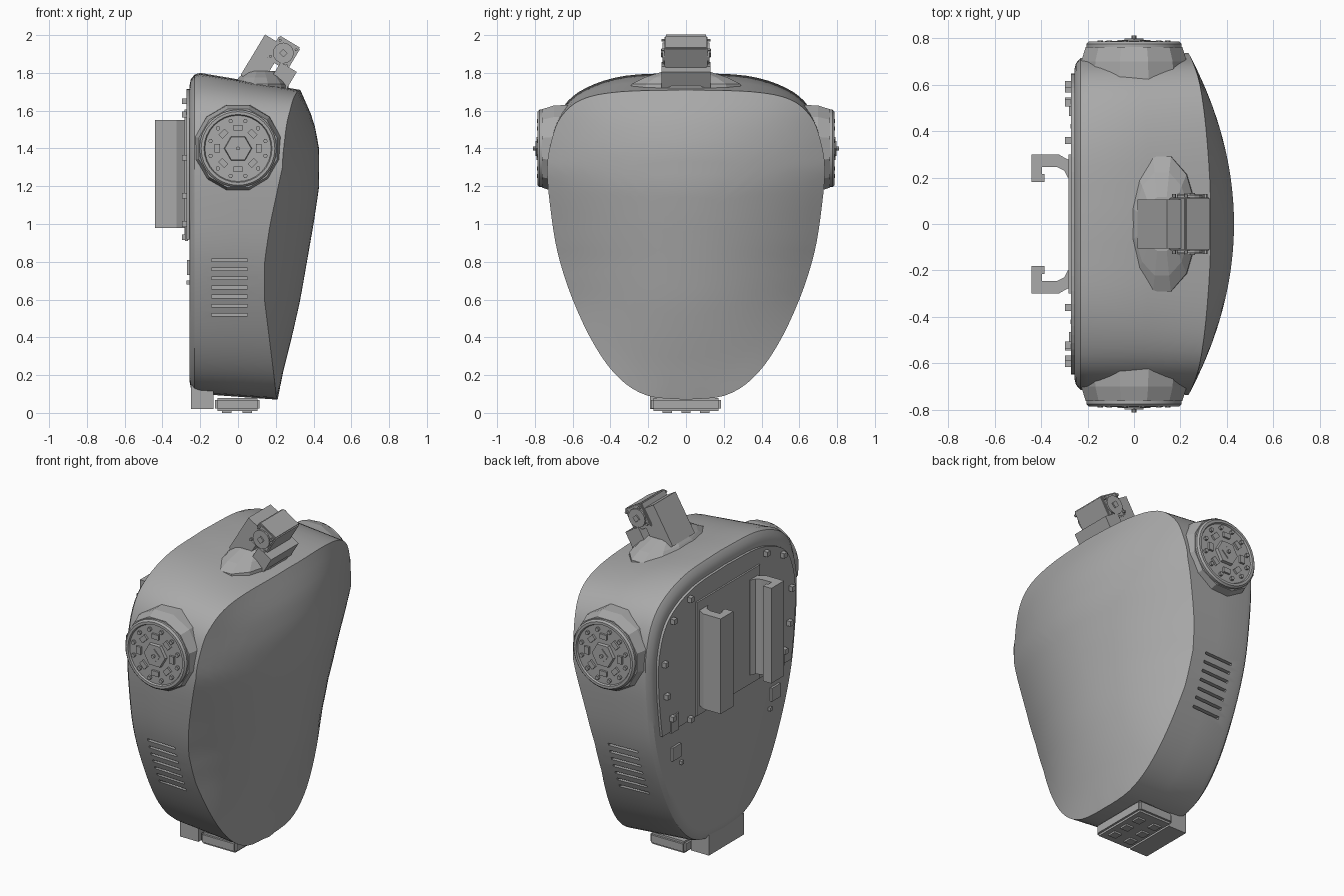
import bpy, bmesh, math
from mathutils import Matrix, Vector

if "Cube" in bpy.data.objects:
    bpy.data.objects.remove(bpy.data.objects["Cube"])

GREY = (0.4, 0.4, 0.4, 1)
grey = bpy.data.materials.new("plain_grey")
grey.use_nodes = True
grey.diffuse_color = GREY
grey.node_tree.nodes["Principled BSDF"].inputs["Base Color"].default_value = GREY


def finish(name, bm, smooth=False):
    bmesh.ops.recalc_face_normals(bm, faces=bm.faces)
    me = bpy.data.meshes.new(name)
    bm.to_mesh(me)
    bm.free()
    me.materials.append(grey)
    ob = bpy.data.objects.new(name, me)
    bpy.context.collection.objects.link(ob)
    if smooth:
        smooth_shade(ob)
    return ob


def smooth_shade(ob):
    bpy.ops.object.select_all(action='DESELECT')
    ob.select_set(True)
    bpy.context.view_layer.objects.active = ob
    bpy.ops.object.shade_smooth_by_angle(angle=math.radians(30))


def add_box(bm, size, loc, tilt=0):
    m = Matrix.Translation(loc) @ Matrix.Rotation(tilt, 4, 'Y') @ Matrix.Diagonal((*size, 1))
    bmesh.ops.create_cube(bm, size=1, matrix=m)


def box(name, size, loc, tilt=0, bevel=0):
    bm = bmesh.new()
    add_box(bm, size, loc, tilt)
    if bevel:
        bmesh.ops.bevel(bm, geom=bm.edges[:], offset=bevel, segments=2, affect='EDGES')
    return finish(name, bm)


def loft(bm, rings, cap_start=True, cap_end=True):
    vr = [[bm.verts.new(p) for p in r] for r in rings]
    n = len(vr[0])
    for a, b in zip(vr, vr[1:]):
        for i in range(n):
            bm.faces.new((a[i], a[(i + 1) % n], b[(i + 1) % n], b[i]))
    if cap_start:
        bm.faces.new(vr[0])
    if cap_end:
        bm.faces.new(vr[-1])
    return vr


def lathe_y(bm, profile, x, z, side, segs, turn=0.0):
    """Rings of (radius, distance along y) around a sideways axis."""
    rings = []
    for r, d in profile:
        ang = [turn + math.tau * i / segs for i in range(segs)]
        rings.append([(x + r * math.cos(a), side * d, z + r * math.sin(a)) for a in ang])
    loft(bm, rings)


def spline(pts, steps=4):
    """Catmull-Rom through an open list of 2D points."""
    p = [Vector(q) for q in pts]
    p = [2 * p[0] - p[1]] + p + [2 * p[-1] - p[-2]]
    out = []
    for i in range(1, len(p) - 2):
        a, b, c, d = p[i - 1:i + 3]
        for k in range(steps):
            t = k / steps
            out.append(0.5 * (2 * b + (c - a) * t + (2 * a - 5 * b + 4 * c - d) * t * t
                              + (3 * b - a - 3 * c + d) * t ** 3))
    return out + [p[-2]]


def mirrored(half):
    return half + [Vector((-q.x, q.y)) for q in reversed(half[1:-1])]


def lerp_table(table, z):
    for (z0, v0), (z1, v1) in zip(table, table[1:]):
        if z <= z1:
            return v0 + (v1 - v0) * max(0, (z - z0) / (z1 - z0))
    return table[-1][1]


# Torso outlines (half width, height), bottom to top
front_half = spline([(0, .07), (.2, .09), (.35, .18), (.48, .35), (.6, .6), (.68, .85), (.72, 1.1),
                     (.735, 1.3), (.71, 1.45), (.66, 1.57), (.55, 1.66), (.35, 1.7), (0, 1.71)])
back_half = spline([(0, .1), (.19, .12), (.33, .2), (.46, .36), (.58, .6), (.665, .85), (.705, 1.1),
                    (.72, 1.3), (.71, 1.46), (.65, 1.62), (.53, 1.72), (.32, 1.785), (0, 1.8)])
front_loop, back_loop = mirrored(front_half), mirrored(back_half)
width = [(q.y, max(q.x, .01)) for q in front_half if q.y <= 1.3]
seam = [(.07, .205), (.2, .19), (.4, .165), (.6, .14), (.8, .14), (1, .17), (1.3, .235), (1.55, .235), (1.71, .25)]
ridge = [(.07, .21), (.2, .235), (.4, .285), (.6, .33), (.8, .365), (1, .4), (1.2, .43),
         (1.4, .43), (1.55, .4), (1.71, .33)]
MID = .95


def chest_x(y, z):
    w = lerp_table(width, z)
    s = lerp_table(seam, z)
    return s + (lerp_table(ridge, z) - s) * max(0, 1 - (y / w) ** 2)


def shrink(q, s):
    return Vector((q.x * s, MID + (q.y - MID) * s))


# Torso shell: rounded back, straight sides, domed chest
rings = []
for s, x in ((.92, -.257), (.96, -.25), (.99, -.23), (1, -.2)):
    rings.append([(x, *shrink(q, s)) for q in back_loop])
edge = [(chest_x(*q), *q) for q in front_loop]
rings.append([Vector(a).lerp(Vector(b), .5) for a, b in zip(rings[-1], edge)])
rings.append(edge)
for k in range(11, 0, -1):
    pts = [shrink(q, k / 12) for q in front_loop]
    rings.append([(chest_x(*q), *q) for q in pts])
bm = bmesh.new()
last = loft(bm, rings, cap_end=False)[-1]
tip = bm.verts.new((chest_x(0, MID), 0, MID))
for i, v in enumerate(last):
    bm.faces.new((v, last[(i + 1) % len(last)], tip))
torso = finish("torso_shell", bm)

# Side vents cut into the shell
bm = bmesh.new()
for i in range(7):
    z = .52 + i * .048
    for side in (-1, 1):
        add_box(bm, (.19, .08, .014), (-.045, side * (lerp_table(width, z) + .005), z))
cutter = finish("vent_cutter", bm)
cutter.hide_render = True
mod = torso.modifiers.new("vents", 'BOOLEAN')
mod.operation, mod.solver, mod.object = 'DIFFERENCE', 'EXACT', cutter
bpy.context.view_layer.objects.active = torso
bpy.ops.object.modifier_apply(modifier=mod.name)
bpy.data.objects.remove(cutter)
smooth_shade(torso)

# Raised back panel with bolts and ports
panel = [shrink(q, .9) for q in back_loop if q.y > .88]
bm = bmesh.new()
loft(bm, [[(x, *q) for q in panel] for x in (-.25, -.272)])
finish("back_panel", bm)
bm = bmesh.new()
for side in (-1, 1):
    for y, z in ((.58, 1.15), (.6, 1.35), (.52, 1.58), (.36, 1.65), (.53, 1.0), (.36, .93)):
        add_box(bm, (.035, .03, .03), (-.28, side * y, z))
    add_box(bm, (.016, .07, .1), (-.272, side * .5, .96))
    add_box(bm, (.016, .08, .08), (-.262, side * .47, .77))
    add_box(bm, (.022, .02, .02), (-.262, side * .42, .69))
finish("back_bolts_and_ports", bm)

# Mounting plate and hooked rails on the back
box("rail_plate", (.02, .6, .68), (-.272, 0, 1.265))
hook = [(-.44, .3), (-.325, .3), (-.29, .28), (-.27, .27), (-.27, .2), (-.285, .2),
        (-.3, .23), (-.33, .245), (-.395, .245), (-.395, .215), (-.385, .215), (-.385, .18), (-.44, .18)]
for side, label in ((-1, "right"), (1, "left")):
    bm = bmesh.new()
    loft(bm, [[(x, side * y, z) for x, y in hook] for z in (.98, 1.55)])
    finish(label + "_mounting_rail", bm)

# Bottom tab and connector tray
box("bottom_tab", (.12, .33, .13), (-.19, -.025, .085))
box("connector_tray", (.235, .37, .07), (-.003, 0, .045), bevel=.012)
bm = bmesh.new()
for x in (-.06, .05):
    for y in (-.1, 0, .1):
        add_box(bm, (.05, .05, .012), (x, y, .006))
finish("tray_connectors", bm)

# Shoulder joints
for side, label in ((-1, "right"), (1, "left")):
    bm = bmesh.new()
    lathe_y(bm, [(.245, .5), (.235, .7), (.215, .762)], 0, 1.4, side, 12, math.pi / 12)
    finish(label + "_shoulder_collar", bm)
    bm = bmesh.new()
    lathe_y(bm, [(.205, .755), (.205, .775), (.195, .785), (.18, .785), (.175, .775)], 0, 1.4, side, 32)
    finish(label + "_shoulder_disc", bm, True)
    bm = bmesh.new()
    lathe_y(bm, [(.075, .77), (.07, .792)], 0, 1.4, side, 6)
    lathe_y(bm, [(.04, .78), (.04, .797)], 0, 1.4, side, 4)
    lathe_y(bm, [(.01, .78), (.01, .81)], 0, 1.4, side, 8)
    for i in range(12):
        a = math.tau * (i + .5) / 12
        lathe_y(bm, [(.012, .77), (.012, .79)], .15 * math.cos(a), 1.4 + .15 * math.sin(a), side, 6)
    for i in range(8):
        a = math.tau * i / 8
        add_box(bm, (.03, .02, .045), (.11 * math.cos(a), side * .777, 1.4 + .11 * math.sin(a)), -a)
    finish(label + "_shoulder_hub", bm)

# Faceted neck hump
bm = bmesh.new()
rings = []
for rx, ry, z in ((.16, .31, 1.66), (.15, .3, 1.74), (.12, .23, 1.775), (.08, .12, 1.81)):
    ang = [math.tau * (i + .5) / 12 for i in range(12)]
    rings.append([(.12 + rx * math.cos(a), ry * math.sin(a), z) for a in ang])
loft(bm, rings)
finish("neck_hump", bm)

# Tilted neck column and head servo
TILT = math.radians(31)
box("neck_column", (.12, .21, .25), (.13, 0, 1.865), TILT)
box("neck_front_bracket", (.1, .26, .13), (.235, 0, 1.775), TILT)
box("head_servo", (.13, .23, .14), (.24, 0, 1.905), TILT, .006)
bm = bmesh.new()
for side in (-1, 1):
    lathe_y(bm, [(.055, .11), (.055, .125)], .24, 1.905, side, 16)
    lathe_y(bm, [(.022, .12), (.022, .133)], .24, 1.905, side, 4)
    for i in range(4):
        a = math.tau * (i + .5) / 4 - TILT
        lathe_y(bm, [(.008, .11), (.008, .13)], .24 + .07 * math.cos(a), 1.905 + .07 * math.sin(a), side, 6)
finish("head_servo_discs", bm)
